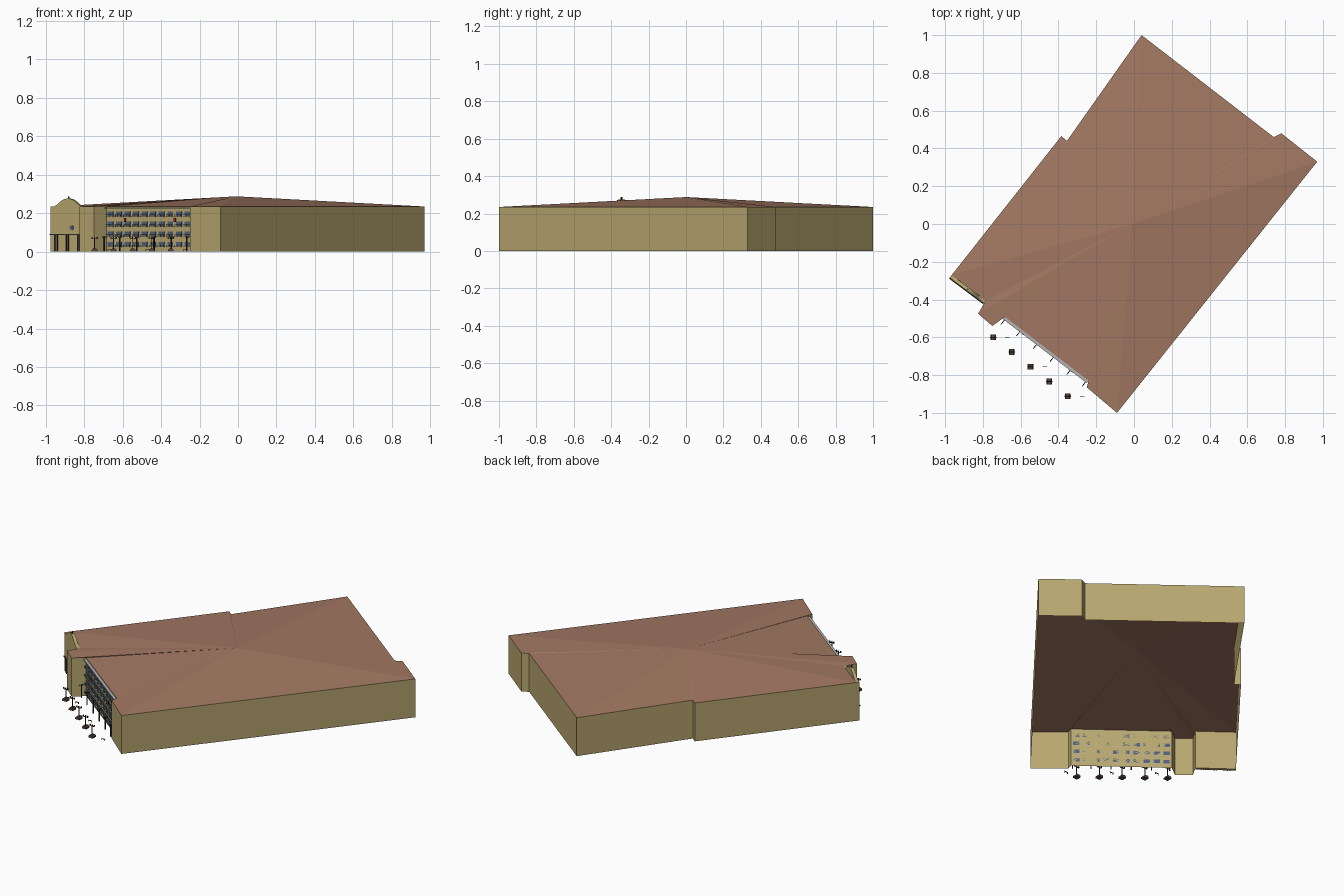
import bpy, bmesh, math
from mathutils import Vector

if "Cube" in bpy.data.objects:
    bpy.data.objects.remove(bpy.data.objects["Cube"])


def material(name, rgb):
    m = bpy.data.materials.new(name)
    m.diffuse_color = (*rgb, 1)
    m.use_nodes = True
    m.node_tree.nodes["Principled BSDF"].inputs["Base Color"].default_value = m.diffuse_color
    return m


TAN = material("tan_plaster", (0.48, 0.385, 0.16))
TILE = material("roof_tile", (0.37, 0.19, 0.125))
GLASS = material("blue_glass", (0.08, 0.12, 0.2))
DARK = material("dark_iron", (0.025, 0.025, 0.025))
PLANT = material("planter_brown", (0.1, 0.06, 0.04))
RED = material("red_cloth", (0.4, 0.03, 0.03))
STONE = material("pale_stone", (0.45, 0.45, 0.45))


def finish(name, bm, mat, recalc=True):
    if recalc:
        bmesh.ops.recalc_face_normals(bm, faces=bm.faces)
    me = bpy.data.meshes.new(name)
    bm.to_mesh(me)
    bm.free()
    me.materials.append(mat)
    ob = bpy.data.objects.new(name, me)
    bpy.context.collection.objects.link(ob)
    return ob


class Wall:
    """Local frame on a wall: s along it, o outwards, z up."""
    def __init__(self, a, b):
        self.a = Vector((*a, 0))
        d = Vector((*b, 0)) - self.a
        self.length = d.length
        self.u = d.normalized()
        self.n = Vector((self.u.y, -self.u.x, 0))

    def at(self, s, o, z):
        return self.a + self.u * s + self.n * o + Vector((0, 0, z))

    def prism(self, bm, profile, o0, o1):
        front = [bm.verts.new(self.at(s, o1, z)) for s, z in profile]
        back = [bm.verts.new(self.at(s, o0, z)) for s, z in profile]
        bm.faces.new(front)
        bm.faces.new(back[::-1])
        for i in range(len(front)):
            j = (i + 1) % len(front)
            bm.faces.new((front[i], back[i], back[j], front[j]))

    def box(self, bm, s0, s1, o0, o1, z0, z1):
        self.prism(bm, [(s0, z0), (s1, z0), (s1, z1), (s0, z1)], o0, o1)


# Main block: open-bottomed walls and a shallow roof fanned to one apex
EAVE, APEX = 0.235, 0.288
plan = [(0.04, 1.0), (-0.355, 0.44), (-0.385, 0.465), (-0.965, -0.27),
        (-0.785, -0.405), (-0.825, -0.475), (-0.75, -0.54), (-0.685, -0.49),
        (-0.24, -0.83), (-0.25, -0.865), (-0.09, -1.0), (0.97, 0.33),
        (0.78, 0.48), (0.74, 0.46)]
walls, roof = bmesh.new(), bmesh.new()
low = [walls.verts.new((x, y, 0)) for x, y in plan]
top = [walls.verts.new((x, y, EAVE)) for x, y in plan]
rim = [roof.verts.new((x, y, EAVE)) for x, y in plan]
peak = roof.verts.new((-0.01, 0, APEX))
for i in range(len(plan)):
    j = (i + 1) % len(plan)
    walls.faces.new((low[i], low[j], top[j], top[i]))
    roof.faces.new((rim[i], rim[j], peak))
finish("outer_walls", walls, TAN, False)
finish("roof", roof, TILE, False)

# Entrance front with a curved gable, ledge, pilasters and finial
ent = Wall(plan[3], plan[4])
L = ent.length
half = [(0, 0.235), (0.1, 0.235), (0.18, 0.243), (0.27, 0.258),
        (0.36, 0.27), (0.43, 0.275), (0.5, 0.276)]
curve = half + [(1 - s, z) for s, z in half[-2::-1]]
bm = bmesh.new()
ent.prism(bm, [(0, 0)] + [(s * L, z) for s, z in curve] + [(L, 0)], 0, 0.018)
finish("entrance_gable", bm, TAN)
bm = bmesh.new()
ent.box(bm, 0, L, 0.018, 0.024, 0.086, 0.092)
for f in (0.14, 0.2, 0.47, 0.53, 0.8, 0.86):
    ent.box(bm, f * L - 0.003, f * L + 0.003, 0.018, 0.023, 0, 0.086)
ent.box(bm, L / 2 - 0.003, L / 2 + 0.003, 0.006, 0.012, 0.276, 0.288)
finish("entrance_trim", bm, DARK)
bm = bmesh.new()
ring = [(0.62 * L + 0.012 * math.cos(a), 0.125 + 0.012 * math.sin(a))
        for a in (math.tau * k / 12 for k in range(12))]
ent.prism(bm, ring, 0.018, 0.022)
finish("round_window", bm, GLASS)

# Windowed front: four rows of windows with sills and railings
front = Wall(plan[7], plan[8])
glass, sill, rail = bmesh.new(), bmesh.new(), bmesh.new()
COLS = 10
pitch = front.length / COLS
for c in range(COLS):
    s = (c + 0.5) * pitch
    for z in (0.04, 0.093, 0.145, 0.197):
        front.box(glass, s - 0.018, s + 0.018, 0, 0.004, z - 0.011, z + 0.011)
        front.box(sill, s - 0.021, s + 0.021, 0, 0.012, z - 0.016, z - 0.013)
        front.box(rail, s - 0.02, s + 0.02, 0.011, 0.012, z - 0.006, z - 0.004)
        for t in (-0.018, 0, 0.018):
            front.box(rail, s + t - 0.001, s + t + 0.001,
                      0.011, 0.012, z - 0.013, z - 0.005)
finish("windows", glass, GLASS)
finish("window_sills", sill, STONE)
finish("window_railings", rail, DARK)

# Cornice along the top of the windowed front
bm = bmesh.new()
front.box(bm, 0, front.length, 0, 0.016, 0.224, 0.23)
finish("cornice", bm, STONE)

# Posts standing along the windowed front, and two flags
bm = bmesh.new()
for c in range(0, COLS + 1, 2):
    s = min(max(c * pitch, 0.01), front.length - 0.01)
    front.box(bm, s - 0.003, s + 0.003, 0.028, 0.034, 0, 0.075)
    front.box(bm, s - 0.002, s + 0.002, 0.016, 0.045, 0.075, 0.078)
finish("pavement_posts", bm, DARK)
bm = bmesh.new()
for f in (0.24, 0.82):
    front.box(bm, f * front.length - 0.006, f * front.length + 0.006,
              0.014, 0.018, 0.155, 0.175)
finish("flags", bm, RED)

# Street lamps in square planters
base, post = bmesh.new(), bmesh.new()
for k in range(5):
    x, y = -0.746 + k * 0.099, -0.6 - k * 0.078
    w = Wall((x, y), (x + 1, y))
    w.prism(base, [(-0.015, 0), (0.015, 0), (0.015, 0.009),
                   (0.009, 0.016), (-0.009, 0.016), (-0.015, 0.009)],
            -0.015, 0.015)
    w.box(post, -0.002, 0.002, -0.002, 0.002, 0.014, 0.072)
    w.box(post, -0.015, 0.015, -0.002, 0.002, 0.066, 0.069)
    for t in (-0.014, 0, 0.014):
        w.box(post, t - 0.003, t + 0.003, -0.003, 0.003, 0.069, 0.077)
finish("lamp_planters", base, PLANT)
finish("street_lamps", post, DARK)

# Thin benches beside every other lamp
bm = bmesh.new()
for k in (0, 2, 4):
    x, y = -0.67 + k * 0.099, -0.6 - k * 0.078
    w = Wall((x, y), (x + 1, y))
    w.box(bm, -0.012, 0.012, -0.002, 0.002, 0.008, 0.011)
    for t in (-0.01, 0.01):
        w.box(bm, t - 0.001, t + 0.001, -0.002, 0.002, 0, 0.008)
finish("benches", bm, DARK)
